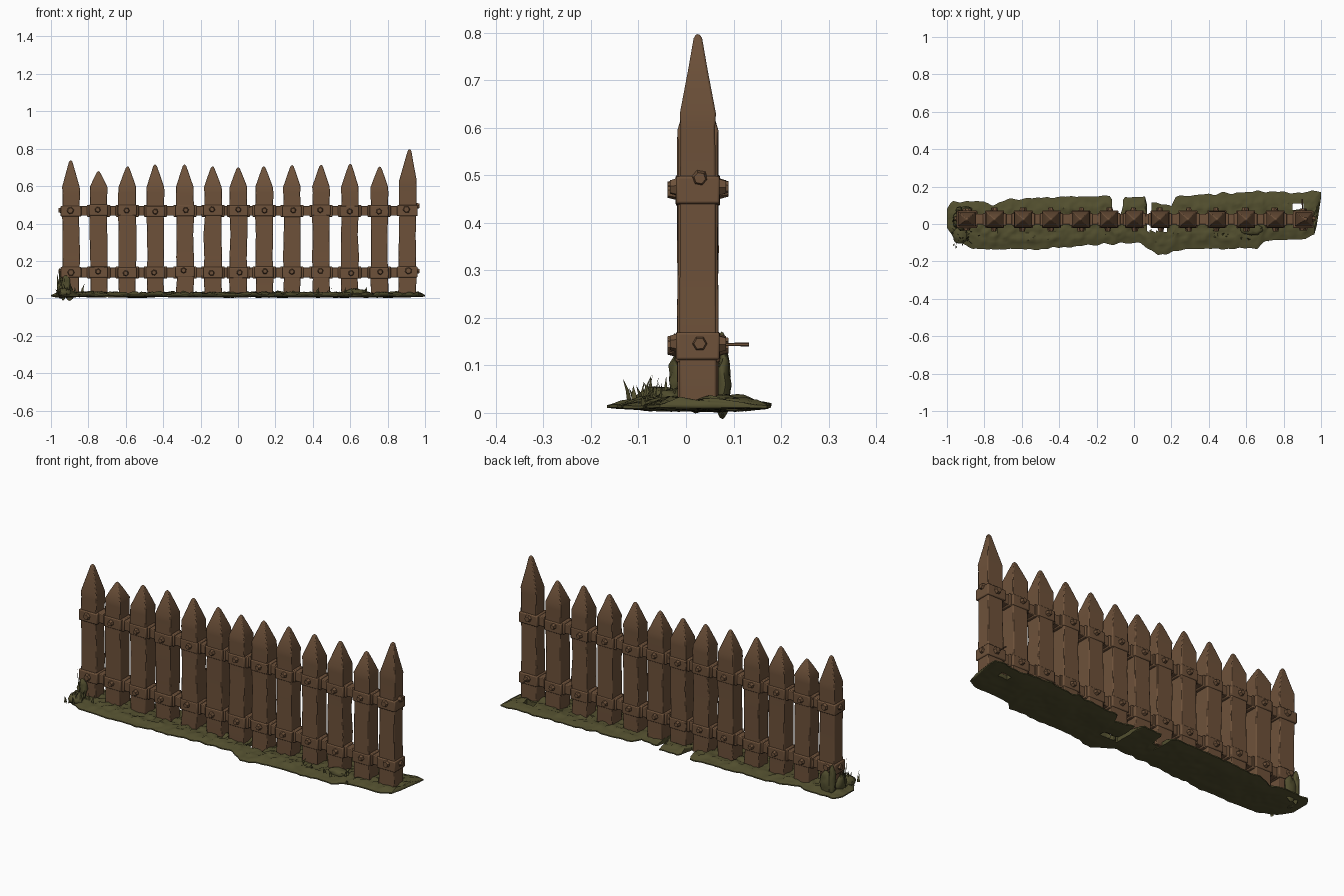
import bpy, bmesh, math, random
from mathutils import Vector, Matrix, noise

if "Cube" in bpy.data.objects:
    bpy.data.objects.remove(bpy.data.objects["Cube"])

random.seed(4)
CY = 0.025  # fence centre line


def material(name, rgb):
    m = bpy.data.materials.new(name)
    m.diffuse_color = (*rgb, 1)
    m.use_nodes = True
    m.node_tree.nodes["Principled BSDF"].inputs["Base Color"].default_value = m.diffuse_color
    return m


wood = material("brown wood", (0.155, 0.083, 0.042))
moss = material("moss green", (0.085, 0.078, 0.028))


def finish(name, bm, mat, bevel=0.0, angle=30):
    bmesh.ops.recalc_face_normals(bm, faces=bm.faces[:])
    me = bpy.data.meshes.new(name)
    bm.to_mesh(me)
    bm.free()
    me.materials.append(mat)
    ob = bpy.data.objects.new(name, me)
    bpy.context.collection.objects.link(ob)
    if bevel:
        b = ob.modifiers.new("worn edges", 'BEVEL')
        b.width, b.segments = bevel, 2
    bpy.ops.object.select_all(action='DESELECT')
    ob.select_set(True)
    bpy.context.view_layer.objects.active = ob
    bpy.ops.object.shade_smooth_by_angle(angle=math.radians(angle))
    return ob


def loft(bm, rings):
    """Skin square rings of (cx, cy, z, half width, half depth)."""
    loops = [[bm.verts.new((x + sx * w, y + sy * d, z))
              for sx, sy in ((-1, -1), (1, -1), (1, 1), (-1, 1))]
             for x, y, z, w, d in rings]
    for a, b in zip(loops, loops[1:]):
        for i in range(4):
            bm.faces.new((a[i], a[(i + 1) % 4], b[(i + 1) % 4], b[i]))
    bm.faces.new(loops[0][::-1])
    bm.faces.new(loops[-1])


def box(bm, c, size):
    m = Matrix.Translation(c) @ Matrix.Diagonal((*size, 1))
    bmesh.ops.create_cube(bm, size=1, matrix=m)


def bolt(bm, pos, direction, r, h):
    """Six-sided bolt head, narrower at the outer end."""
    rot = Vector(direction).to_track_quat('Z', 'Y').to_matrix().to_4x4()
    bmesh.ops.create_cone(bm, cap_ends=True, segments=6, radius1=r, radius2=r * 0.65, depth=h,
                          matrix=Matrix.Translation(pos) @ rot @ Matrix.Rotation(random.uniform(0, 1), 4, 'Z'))


# Pointed posts: centre x and tip height
posts = [(-0.893, .737), (-0.745, .68), (-0.592, .705), (-0.441, .715), (-0.284, .715),
         (-0.134, .705), (0.003, .70), (0.14, .705), (0.288, .712), (0.443, .713),
         (0.597, .718), (0.755, .704), (0.905, .797)]
last = len(posts) - 1
RAILS = (0.468, 0.138)

bolts = bmesh.new()
collars = bmesh.new()
for i, (x, top) in enumerate(posts):
    end = i in (0, last)
    w = 0.047
    d = 0.038 if end else 0.043
    shoulder = 0.63 if i == last else 0.595
    tip_x = x + (0.012 if i == last else random.uniform(-.003, .003))
    rings = []
    for z in (0.012, 0.1, 0.22, 0.34, 0.45, shoulder - 0.03):
        rings.append((x + random.uniform(-.003, .003), CY, z,
                      w + random.uniform(-.003, .001), d + random.uniform(-.002, .001)))
    rings.append((x + (tip_x - x) * .3, CY, shoulder, w, d))
    mid = shoulder + (top - shoulder) * 0.55
    rings.append(((x + 2 * tip_x) / 3, CY, mid, w * .54, d * .54))
    rings.append((tip_x, CY, top - .009, .010, .009))
    rings.append((tip_x, CY, top, .004, .004))
    bm = bmesh.new()
    loft(bm, rings)
    finish(f"post_{i + 1}", bm, wood, 0.004)

    # Shallow collars and bolt heads where the rails meet the post
    for k, rz in enumerate(RAILS):
        z = rz + random.uniform(-.004, .004)
        e = 0.008 if end else 0.004
        box(collars, (x, CY, z), (2 * w + 2 * e, 2 * d + 2 * e, 0.058))
        for s in (-1, 1):
            bolt(bolts, (x + random.uniform(-.008, .008), CY + s * (d + .009), z + random.uniform(-.003, .008)),
                 (0, s, 0), 0.023 if end else 0.018, 0.024)
        if end:
            s = 1 if i else -1
            bolt(bolts, (x + s * (w + .008), CY + .004, z + (.025 if k == 0 and i else .005)), (s, 0, 0), 0.019, 0.022)
finish("bolts", bolts, wood)
finish("collars", collars, wood, 0.005)

# Cross rails, thicker next to each post
for name, z in zip(("upper_rail", "lower_rail"), RAILS):
    bm = bmesh.new()
    box(bm, (0, CY, z), (1.82, 0.056, 0.052))
    for x, _ in posts[1:-1]:
        box(bm, (x, CY, z), (0.124, 0.066, 0.064))
    finish(name, bm, wood, 0.004)

# Small twig sticking out of the last post
bm = bmesh.new()
bmesh.ops.create_cone(bm, cap_ends=True, segments=6, radius1=.004, radius2=.003, depth=.075,
                      matrix=Matrix.Translation((.9, .095, .144)) @ Matrix.Rotation(math.pi / 2, 4, 'X'))
finish("twig", bm, wood)

# Mossy ground strip with ragged edges and gaps
back = [(-1, .08), (-.97, .12), (-.8, .12), (-.76, .10), (-.68, .13), (-.4, .145), (-.12, .15),
        (-.11, .07), (-.07, .08), (-.055, .145), (.065, .145), (.075, .06), (.09, .115), (.2, .10),
        (.22, .145), (.4, .16), (.7, .175), (.9, .165), (.95, .18), (1, .17)]
front = [(-1, -.02), (-.96, -.08), (-.86, -.135), (-.5, -.135), (-.2, -.11), (.03, -.10),
         (.13, -.165), (.17, -.165), (.25, -.135), (.66, -.13), (.7, -.09), (.92, -.08), (.97, -.05), (1, .14)]


def lookup(table, x):
    for (x0, y0), (x1, y1) in zip(table, table[1:]):
        if x <= x1:
            return y0 + (y1 - y0) * (x - x0) / (x1 - x0)
    return table[-1][1]


NX, NY = 170, 22
bm = bmesh.new()
layers = ([], [])
for i in range(NX + 1):
    x = -1 + 2 * i / NX
    y0 = lookup(front, x) + .012 * noise.noise((x * 22, 3, 0))
    y1 = max(y0 + .01, lookup(back, x) + .012 * noise.noise((x * 22, 9, 0)))
    cols = ([], [])
    for j in range(NY + 1):
        t = j / NY
        y = y0 + (y1 - y0) * t
        rim = min(1, 5 * min(t, 1 - t, (1 - abs(x)) * 6))
        n = noise.noise((x * 30, y * 30, 1)) + .5 * noise.noise((x * 75, y * 75, 5))
        base = .014 - .005 * noise.noise((x * 8, y * 8, 2))
        cols[0].append(bm.verts.new((x, y, base + .003 + rim * (.013 + .011 * n))))
        cols[1].append(bm.verts.new((x, y, base - .003 - rim * (.005 + .003 * n))))
    layers[0].append(cols[0])
    layers[1].append(cols[1])


def hole(x, y):
    return (.07 < x < .18 and -.042 < y < -.012) or (.065 < x < .095 and y > -.04) \
        or (-.115 < x < -.06 and y > .05) or (.85 < x < .9 and .07 < y < .1)


solid = [[not hole(-1 + 2 * (i + .5) / NX, layers[0][i][j].co.y) for j in range(NY)] for i in range(NX)]
for i in range(NX):
    for j in range(NY):
        if not solid[i][j]:
            continue
        loc = ((i, j), (i + 1, j), (i + 1, j + 1), (i, j + 1))
        a = [layers[0][p][q] for p, q in loc]
        b = [layers[1][p][q] for p, q in loc]
        bm.faces.new(a)
        bm.faces.new(b[::-1])
        for k, (di, dj) in enumerate(((0, -1), (1, 0), (0, 1), (-1, 0))):
            p, q = i + di, j + dj
            if not (0 <= p < NX and 0 <= q < NY and solid[p][q]):
                n = (k + 1) % 4
                bm.faces.new((a[k], b[k], b[n], a[n]))
bmesh.ops.delete(bm, geom=[v for v in bm.verts if not v.link_faces], context='VERTS')
finish("mossy_ground", bm, moss, angle=40)


# Moss clumps around the first post and along the strip
bm = bmesh.new()
clumps = [(-.935, .075, .08, .018, .018, .09), (-.90, .078, .06, .035, .014, .07), (-.92, -.02, .07, .022, .016, .055),
          (-.95, .02, .05, .018, .04, .05), (-.93, -.06, .03, .04, .045, .025), (.63, -.03, .03, .06, .03, .022)]
for x, y, z, a, b, c in clumps:
    m = Matrix.Translation((x, y, z)) @ Matrix.Diagonal((a, b, c, 1))
    for v in bmesh.ops.create_icosphere(bm, subdivisions=3, radius=1, matrix=m)['verts']:
        v.co += noise.noise_vector(v.co * 55) * .006
finish("moss_clumps", bm, moss, angle=40)

# Grass blades
bm = bmesh.new()


def blade(x, y, h, lean):
    ang = random.uniform(0, math.pi)
    side = Vector((math.cos(ang), math.sin(ang), 0)) * .007
    tilt = Vector((random.uniform(-lean, lean), random.uniform(-lean, lean), 0))
    p = Vector((x, y, .015))
    mid = p + tilt * .35 + Vector((0, 0, h * .55))
    a, b, c, d = [bm.verts.new(q) for q in (p - side, p + side, mid + side * .7, mid - side * .7)]
    t = bm.verts.new(p + tilt + Vector((0, 0, h)))
    bm.faces.new((a, b, c, d))
    bm.faces.new((d, c, t))


for _ in range(9):
    blade(random.uniform(-.97, -.945), random.uniform(-.02, .06), random.uniform(.07, .16), .015)
for _ in range(22):
    blade(random.uniform(-.97, -.83), random.uniform(-.12, -.04), random.uniform(.03, .065), .02)
for _ in range(14):
    blade(random.uniform(.4, .72), random.uniform(-.09, -.03), random.uniform(.02, .05), .02)
finish("grass_blades", bm, moss)
